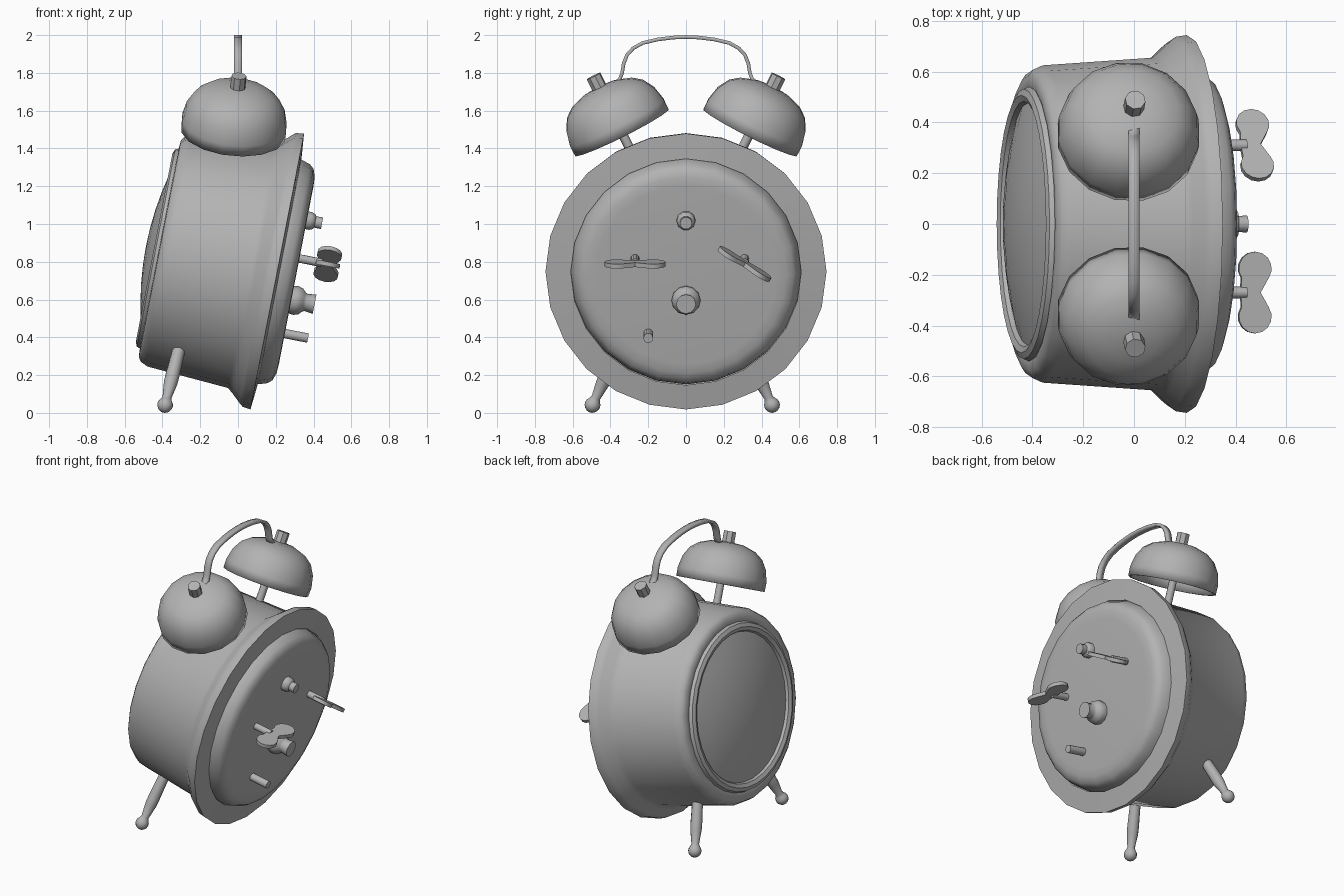
import bpy, bmesh, math
from mathutils import Matrix, Vector

cube = bpy.data.objects.get("Cube")
if cube:
    bpy.data.objects.remove(cube, do_unlink=True)

grey = bpy.data.materials.new("plain grey")
grey.use_nodes = True
COLOUR = (0.45, 0.45, 0.45, 1)
grey.diffuse_color = COLOUR
grey.node_tree.nodes["Principled BSDF"].inputs["Base Color"].default_value = COLOUR

parts = []

# Leaning case frame: local x = world y, local y = up the dial, local z = backwards
LEAN = math.radians(11)
back = Vector((math.cos(LEAN), 0, -math.sin(LEAN)))
up = Vector((math.sin(LEAN), 0, math.cos(LEAN)))
CASE = Matrix((Vector((0, 1, 0)), up, back)).transposed().to_4x4()
CASE.translation = (0.2, 0, 0.75)


def finish(name, bm, matrix=Matrix()):
    bmesh.ops.recalc_face_normals(bm, faces=bm.faces)
    bm.transform(matrix)
    mesh = bpy.data.meshes.new(name)
    bm.to_mesh(mesh)
    bm.free()
    mesh.materials.append(grey)
    obj = bpy.data.objects.new(name, mesh)
    bpy.context.collection.objects.link(obj)
    parts.append(obj)
    return obj


def lathe(name, profile, matrix, sides):
    """Turn (radius, height) points around local z."""
    bm = bmesh.new()
    verts = [bm.verts.new((r, 0, h)) for r, h in profile]
    edges = [bm.edges.new(pair) for pair in zip(verts, verts[1:])]
    bmesh.ops.spin(bm, geom=verts + edges, axis=(0, 0, 1), cent=(0, 0, 0),
                   angle=math.tau, steps=sides, use_duplicate=False)
    bmesh.ops.remove_doubles(bm, verts=bm.verts, dist=0.0005)
    return finish(name, bm, matrix)


def along(base, direction):
    """Matrix at base with local z along direction."""
    turn = Vector(direction).to_track_quat('Z', 'Y').to_matrix().to_4x4()
    return Matrix.Translation(base) @ turn


def rod(name, radius, start, end, matrix, sides=10):
    return lathe(name, [(0, start), (radius, start), (radius, end), (0, end)],
                 matrix, sides)


# Case with flared back rim and raised back cover
lathe("case", [(0.46, -0.60), (0.55, -0.628), (0.585, -0.625), (0.607, -0.61),
               (0.625, -0.57), (0.655, -0.13), (0.68, -0.10), (0.722, -0.055),
               (0.738, -0.035), (0.744, 0.008), (0.61, 0.02)], CASE, 24)
lathe("back_cover", [(0.61, 0.0), (0.603, 0.03), (0.59, 0.07), (0.57, 0.093),
                     (0.53, 0.107), (0.48, 0.11), (0, 0.11)], CASE, 24)

# Front bezel ring and domed glass
ring = [(0.508 + 0.034 * math.cos(a), -0.622 + 0.034 * math.sin(a))
        for a in (math.tau * i / 8 for i in range(9))]
lathe("bezel", ring, CASE, 32)
lathe("glass", [(r, -0.625 - 0.075 * (1 - (r / 0.49) ** 2))
                for r in (0.49, 0.4, 0.3, 0.2, 0.1, 0)], CASE, 24)

# Bells, each with a post and a stud
for side, label in ((1, "left"), (-1, "right")):
    bell = along((-0.025, side * 0.34, 1.485), (0.09, side * 0.445, 0.89))
    shell = lathe(label + "_bell",
                  [(0.281, 0), (0.282, 0.06), (0.265, 0.135), (0.23, 0.195),
                   (0.18, 0.234), (0.1, 0.262), (0, 0.27)], bell, 16)
    wall = shell.modifiers.new("wall", 'SOLIDIFY')
    wall.thickness = 0.012
    rod(label + "_bell_post", 0.025, -0.25, 0.25, bell)
    rod(label + "_bell_stud", 0.041, 0.2, 0.335, bell, 8)

# Carrying handle: a flat strap between the studs
half = [(0.46, 1.72), (0.42, 1.728), (0.38, 1.742), (0.35, 1.768), (0.338, 1.8),
        (0.33, 1.85), (0.312, 1.895), (0.28, 1.93), (0.23, 1.958),
        (0.15, 1.977), (0.07, 1.987)]
path = half + [(0, 1.99)] + [(-y, z) for y, z in reversed(half)]
bm = bmesh.new()
rows = [[bm.verts.new((x, y, z)) for x in (-0.021, 0.021)] for y, z in path]
for a, b in zip(rows, rows[1:]):
    bm.faces.new((a[0], a[1], b[1], b[0]))
strap = finish("handle", bm).modifiers.new("thickness", 'SOLIDIFY')
strap.thickness = 0.019
strap.offset = 0

# Turned legs with ball feet
for side, foot_y, label in ((1, 0.455, "left"), (-1, 0.495, "right")):
    leg = along((-0.386, side * foot_y, 0.042), (0.075, -side * 0.14, 0.30))
    ball = [(0.042 * math.sin(a), -0.042 * math.cos(a))
            for a in (math.pi * i / 8 for i in range(7))]
    lathe(label + "_leg", ball + [(0.024, 0.045), (0.036, 0.13), (0.037, 0.17),
                                  (0.033, 0.36), (0, 0.36)], leg, 12)


def on_back(y, s):
    return CASE @ Matrix.Translation((y, s, 0.1))


# Setting knobs and stop peg on the back
lathe("upper_knob", [(0.05, 0), (0.05, 0.03), (0.043, 0.047), (0.032, 0.055),
                     (0.033, 0.092), (0, 0.092)], on_back(0, 0.296), 10)
lathe("lower_knob", [(0.074, 0), (0.077, 0.035), (0.07, 0.06), (0.054, 0.075),
                     (0.046, 0.088), (0.052, 0.135), (0, 0.135)],
      on_back(0, -0.132), 12)
rod("stop_peg", 0.026, 0, 0.135, on_back(-0.2, -0.315))

# Winding keys: a stem and a flat two-lobed grip
for y, turn, label in ((0.31, -32, "left"), (-0.27, 0, "right")):
    key = on_back(y, 0.09) @ Matrix.Rotation(math.radians(turn), 4, 'Z')
    rod(label + "_key_stem", 0.023, 0, 0.13, key)
    lobe = [(0.095 + 0.066 * math.cos(a), 0.163 + 0.066 * math.sin(a))
            for a in (math.radians(d) for d in range(-125, 126, 25))]
    outline = lobe + [(0, 0.185)] + [(-w, t) for w, t in reversed(lobe)] + [(0, 0.105)]
    bm = bmesh.new()
    grip = bm.faces.new([bm.verts.new((w, -0.012, t)) for w, t in outline])
    grown = bmesh.ops.extrude_face_region(bm, geom=[grip], use_keep_orig=True)
    bmesh.ops.translate(bm, vec=(0, 0.024, 0),
                        verts=[g for g in grown["geom"]
                               if isinstance(g, bmesh.types.BMVert)])
    finish(label + "_key_grip", bm, key)

# Smooth shading with sharp edges kept
bpy.ops.object.select_all(action='DESELECT')
for obj in parts:
    obj.select_set(True)
bpy.context.view_layer.objects.active = parts[0]
bpy.ops.object.shade_smooth_by_angle(angle=math.radians(40))
